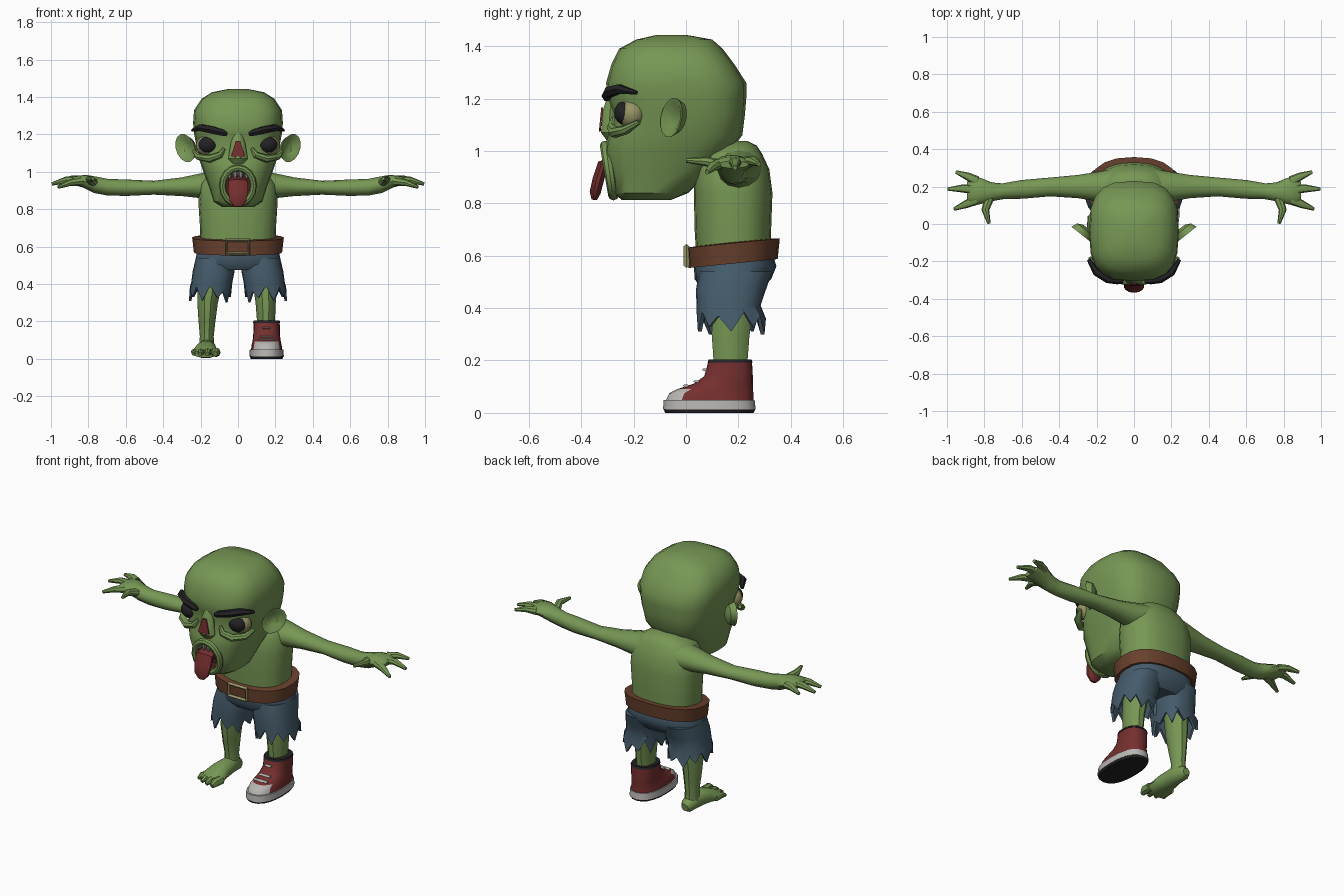
import bpy, bmesh, math
from mathutils import Vector

if "Cube" in bpy.data.objects:
    bpy.data.objects.remove(bpy.data.objects["Cube"], do_unlink=True)


def material(name, r, g, b):
    m = bpy.data.materials.new(name)
    m.use_nodes = True
    m.diffuse_color = (r, g, b, 1)
    m.node_tree.nodes["Principled BSDF"].inputs["Base Color"].default_value = (r, g, b, 1)
    return m


GREEN = material("green_skin", .185, .31, .09)
OLIVE = material("olive_tan", .30, .29, .13)
BLACK = material("black", .016, .016, .018)
MAROON = material("dark_maroon", .07, .014, .014)
RED = material("dull_red", .18, .028, .028)
WHITE = material("off_white", .48, .47, .45)
GREY = material("tooth_grey", .26, .25, .22)
BLUE = material("denim_blue", .06, .105, .145)
BROWN = material("leather_brown", .14, .052, .026)


def smooth(ob, angle=40):
    ob.data.shade_smooth()
    ob.data.set_sharp_from_angle(angle=math.radians(angle))


def loft(name, rings, mats, s=1, closed=False, rule=None, angle=40):
    """Skin a list of equal rings; s=-1 mirrors in x, closed joins the ends."""
    bm = bmesh.new()
    rows = [[bm.verts.new((s * p[0], p[1], p[2])) for p in r] for r in rings]
    n = len(rows[0])
    pairs = list(zip(rows, rows[1:] + rows[:1])) if closed else list(zip(rows, rows[1:]))
    for a, b in pairs:
        for i in range(n):
            j = (i + 1) % n
            bm.faces.new((a[i], a[j], b[j], b[i]))
    if not closed:
        bm.faces.new(rows[0])
        bm.faces.new(rows[-1])
    bmesh.ops.recalc_face_normals(bm, faces=bm.faces)
    if rule:
        for f in bm.faces:
            f.material_index = rule(f.calc_center_median())
    me = bpy.data.meshes.new(name)
    bm.to_mesh(me)
    bm.free()
    for m in mats if isinstance(mats, list) else [mats]:
        me.materials.append(m)
    ob = bpy.data.objects.new(name, me)
    bpy.context.scene.collection.objects.link(ob)
    smooth(ob, angle)
    return ob


def zring(z, w, yf, yb, cx=0, p=2.4, n=20):
    """Level rounded-square ring from front yf to back yb."""
    pts = []
    for i in range(n):
        c, q = math.cos(math.tau * i / n), math.sin(math.tau * i / n)
        x = math.copysign(abs(c) ** (2 / p), c) * w
        y = math.copysign(abs(q) ** (2 / p), q) * (yb - yf) / 2
        pts.append(Vector((cx + x, (yf + yb) / 2 + y, z)))
    return pts


def tube(name, path, mats, up=(0, 0, 1), n=10, closed=False, **kw):
    """Sweep an ellipse along (x, y, z, side radius, up radius) stations."""
    pts = [Vector(p[:3]) for p in path]
    rings = []
    for i, p in enumerate(path):
        if closed:
            t = pts[(i + 1) % len(pts)] - pts[i - 1]
        else:
            t = pts[min(i + 1, len(pts) - 1)] - pts[max(i - 1, 0)]
        t.normalize()
        side = Vector(up).cross(t).normalized()
        v = t.cross(side)
        rings.append([pts[i] + side * p[3] * math.cos(math.tau * k / n)
                      + v * p[4] * math.sin(math.tau * k / n) for k in range(n)])
    return loft(name, rings, mats, closed=closed, **kw)


def ball(name, centre, r, mat, s=1):
    """Ellipsoid made of stacked rings."""
    x, y, z = centre
    rings = []
    for k in range(1, 9):
        a = math.pi * k / 9
        h = math.sin(a)
        rings.append(zring(z - r[2] * math.cos(a), r[0] * h, y - r[1] * h, y + r[1] * h, x, 2, 14))
    return loft(name, rings, mat, s=s, angle=60)


# Head with a carved mouth
head = loft("head", [zring(*r, p=2.9) for r in (
    (.812, .085, -.245, -.06), (.84, .13, -.275, .01), (.92, .155, -.293, .09),
    (1.0, .185, -.31, .17), (1.06, .205, -.30, .215), (1.14, .223, -.275, .225),
    (1.2, .234, -.30, .23), (1.26, .24, -.305, .23), (1.33, .235, -.285, .185),
    (1.39, .195, -.255, .14), (1.425, .14, -.19, .10), (1.443, .05, -.11, .0))], [GREEN, MAROON])
cutter = tube("mouth_cutter", [(0, -.45, .925, .072, .085), (0, -.2, .925, .066, .08)],
              [GREEN, MAROON], n=16, rule=lambda c: 1)
cutter.hide_render = True
mod = head.modifiers.new("mouth", "BOOLEAN")
mod.operation, mod.solver, mod.object = "DIFFERENCE", "EXACT", cutter
bpy.context.view_layer.objects.active = head
bpy.ops.object.modifier_apply(modifier="mouth")
bpy.data.objects.remove(cutter, do_unlink=True)
smooth(head)

# Lips, teeth and tongue
lip = []
for i in range(16):
    a = math.tau * i / 16
    lip.append((.083 * math.cos(a), -.293 - .016 * math.sin(a), .925 + .096 * math.sin(a), .018, .02))
tube("lips", lip, GREEN, up=(0, 1, 0), n=8, closed=True)
for i, x in enumerate((-.045, -.015, .015, .045)):
    tube(f"upper_tooth_{i}", [(x, -.3, 1.015, .015, .012), (x, -.302, .985, .014, .01),
                              (x, -.3, .965, .007, .005)], GREY, up=(0, 1, 0), n=6)
tube("tongue", [(0, -.2, .9, .025, .045), (0, -.28, .955, .025, .05), (0, -.318, .945, .022, .054),
                (0, -.335, .89, .022, .056), (0, -.347, .84, .021, .045), (0, -.35, .813, .01, .02)],
     RED, up=(1, 0, 0))

# Nose bridge with a bare nostril plate
tube("nose_bridge", [(0, -.285, 1.21, .02, .015), (0, -.29, 1.15, .04, .03),
                     (0, -.296, 1.07, .052, .03), (0, -.29, 1.045, .035, .015)], GREEN, up=(0, -1, 0))
loft("nostril", [[Vector((x, y - .1 * (1.15 - z), z)) for x, z in
                  ((-.036, 1.085), (-.012, 1.075), (0, 1.09), (.012, 1.075), (.036, 1.085), (.012, 1.165), (-.012, 1.165))]
                 for y in (-.318, -.325)], RED)

for s, side in ((1, "left"), (-1, "right")):
    # Eyes, lower lids and brows
    ball(f"{side}_eye", (.155, -.205, 1.14), (.07, .055, .06), OLIVE, s)
    ball(f"{side}_pupil", (.16, -.235, 1.145), (.052, .04, .045), BLACK, s)
    tube(f"{side}_lower_lid", [(.075, -.275, 1.125, .01, .01), (.095, -.285, 1.09, .018, .018),
                               (.15, -.272, 1.07, .024, .021), (.21, -.23, 1.08, .022, .018),
                               (.235, -.18, 1.11, .01, .01)], GREEN, s=s, n=8)
    tube(f"{side}_eyebrow", [(.06, -.305, 1.2, .012, .012), (.085, -.303, 1.21, .02, .02),
                             (.14, -.295, 1.224, .022, .022), (.2, -.257, 1.236, .022, .02),
                             (.243, -.19, 1.222, .01, .008)], BLACK, s=s, n=6)
    # Cupped ears
    u, nrm = Vector((.78, .62, 0)), Vector((.62, -.78, 0))
    rings = []
    for k, off in ((.35, -.04), (.8, -.025), (1, .008), (.82, .006), (.45, -.014)):
        ring = []
        for i in range(14):
            a = math.tau * i / 14
            h = math.sin(a)
            ring.append(Vector((.277, -.05, 1.127)) + nrm * off
                        + u * k * (.066 * math.cos(a) + .018 * h) + Vector((0, 0, .076 * k * h)))
        rings.append(ring)
    loft(f"{side}_ear", rings, GREEN, s=s)
    # Arm, palm and fingers
    tube(f"{side}_arm", [(.08, .2, .93, .1, .085), (.2, .2, .925, .078, .066), (.3, .2, .92, .062, .05),
                         (.45, .198, .915, .05, .037), (.6, .185, .915, .05, .044),
                         (.7, .175, .918, .042, .044), (.76, .172, .93, .05, .044),
                         (.82, .175, .95, .07, .035), (.87, .18, .952, .075, .025),
                         (.89, .18, .948, .06, .014)], GREEN, s=s, n=12)
    for name, base, mid, tip in (
            ("rear_finger", (.84, .23, .955), (.89, .255, .962), (.952, .278, .95)),
            ("middle_finger", (.85, .185, .955), (.92, .19, .956), (.995, .187, .935)),
            ("front_finger", (.84, .13, .95), (.9, .105, .942), (.962, .08, .918)),
            ("thumb", (.77, .15, .94), (.795, .075, .96), (.775, .002, .964))):
        tube(f"{side}_{name}", [(*base, .027, .024), (*mid, .021, .018), (*tip, .009, .009)],
             GREEN, s=s, n=8)
    # Ragged trouser legs
    zig = (.31, .385, .33, .37, .3, .36, .325, .39)
    outer, inner = zring(.35, .112, .04, .305, .15), zring(.35, .1, .055, .29, .15)
    for i in range(20):
        outer[i].z = inner[i].z = zig[i % 8]
    loft(f"{side}_trouser_leg", [zring(.54, .105, .05, .33, .12), zring(.47, .112, .038, .305, .13),
                                 zring(.41, .11, .04, .285, .14), outer, inner,
                                 zring(.43, .08, .07, .25, .14)], BLUE, s=s)

# Torso, trouser seat, belt
loft("torso", [zring(*r) for r in (
    (.58, .2, .04, .325), (.7, .203, .033, .325), (.84, .212, .03, .33), (.93, .205, .035, .318),
    (.99, .165, .06, .29), (1.02, .12, .1, .27), (1.038, .06, .14, .235))], GREEN)
loft("trouser_seat", [zring(*r) for r in (
    (.61, .205, .035, .33), (.56, .222, .03, .345), (.51, .232, .033, .325), (.475, .2, .06, .29))], BLUE)
belt = [zring(*r) for r in ((.578, .19, .06, .3), (.57, .236, .01, .35), (.648, .245, .005, .358),
                            (.652, .19, .06, .3))]
for ring in belt:
    for v in ring:
        v.z += .1 * (v.y - .18)
loft("belt", belt, BROWN)
tube("buckle", [(x, .002, z, .011, .012) for x, z in ((-.062, .563), (.058, .563), (.058, .635), (-.062, .635))],
     OLIVE, up=(0, 1, 0), n=4, closed=True)

# Legs
tube("left_leg", [(.14, .19, .48, .07, .08), (.148, .17, .3, .054, .076), (.15, .17, .17, .046, .066)],
     GREEN, up=(0, 1, 0))
tube("right_leg", [(-.14, .19, .48, .07, .08), (-.163, .17, .3, .055, .072), (-.166, .175, .2, .045, .058),
                   (-.167, .18, .12, .037, .045), (-.167, .18, .05, .042, .05)], GREEN, up=(0, 1, 0))

# Bare foot with toes
tube("right_foot", [(-.167, .25, .04, .022, .022), (-.167, .225, .043, .04, .04), (-.167, .16, .055, .046, .052),
                    (-.17, .08, .05, .058, .048), (-.174, .01, .036, .074, .033),
                    (-.174, -.03, .026, .068, .02)], GREEN)
for i, (x, y, r) in enumerate(((-.118, -.075, .025), (-.158, -.07, .02), (-.195, -.058, .018), (-.23, -.035, .017))):
    tube(f"toe_{i}", [(x, y + .08, .034, r, r), (x * 1.02, y + .025, .037, r, r),
                      (x * 1.04, y, .026, r * .5, r * .6)], GREEN, n=8)

# Shoe
CX = .153
loft("shoe_tread", [zring(0, .085, -.08, .258, CX), zring(.013, .09, -.084, .264, CX)], BLACK)
loft("shoe_sole", [zring(.012, .092, -.088, .266, CX), zring(.05, .09, -.085, .262, CX)], WHITE)
loft("shoe_upper", [zring(*r, CX) for r in (
    (.045, .084, -.078, .258), (.075, .08, -.064, .257), (.092, .076, -.03, .256), (.112, .073, .03, .256),
    (.14, .071, .07, .255), (.195, .07, .085, .252))], [RED, WHITE], rule=lambda c: int(c.y < .0 and c.z < .1))
loft("shoe_collar", [zring(.192, .073, .082, .255, CX), zring(.204, .07, .086, .25, CX)], BLACK)
for i, (y, z, w) in enumerate(((.0, .104, .045), (.04, .12, .035), (.073, .165, .018))):
    tube(f"lace_{i}", [(CX - w, y, z, .013, .005), (CX + w, y, z, .013, .005)], WHITE, n=6)
